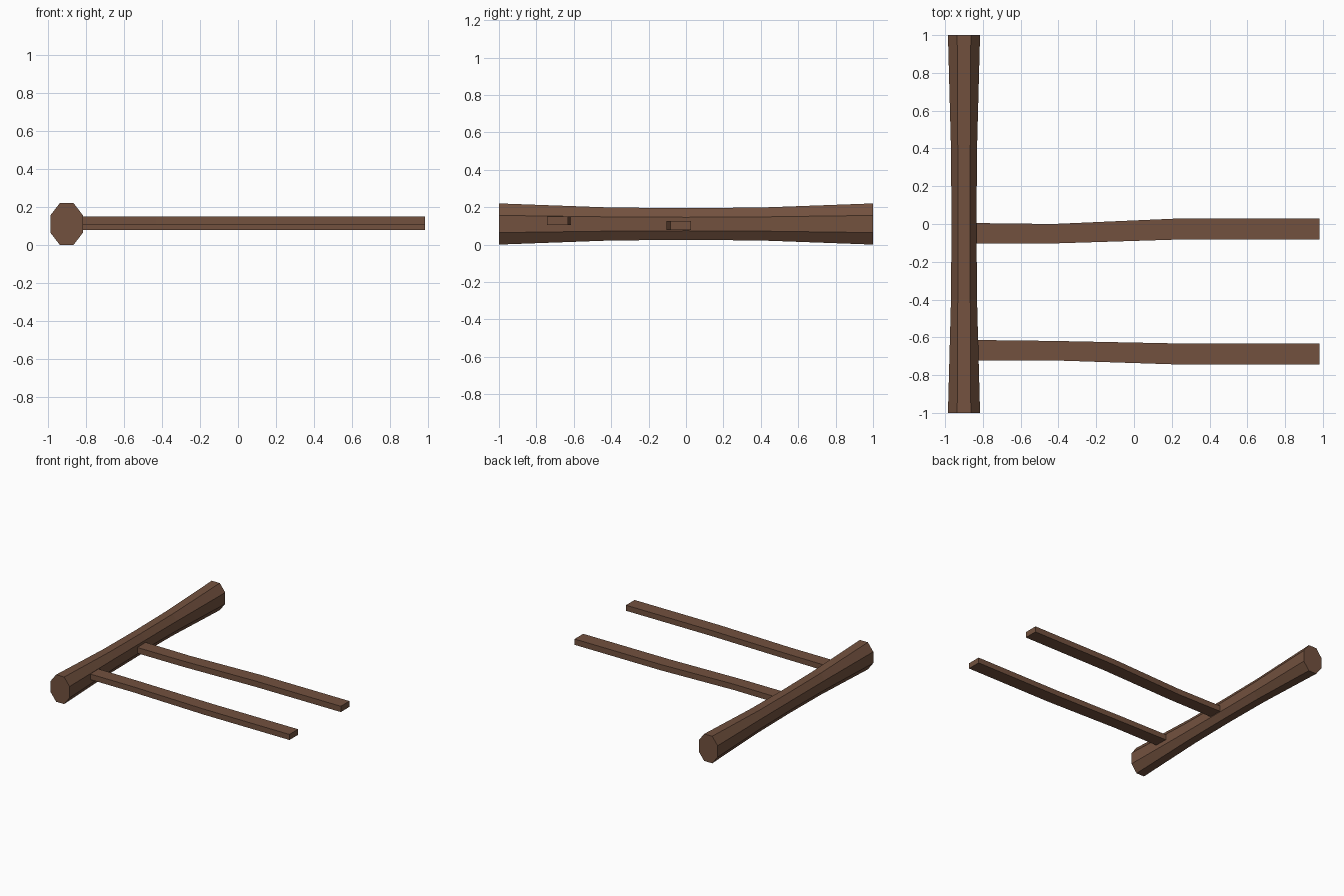
import bpy, bmesh

if "Cube" in bpy.data.objects:
    bpy.data.objects.remove(bpy.data.objects["Cube"])

wood = bpy.data.materials.new("brown_wood")
wood.diffuse_color = (0.17, 0.083, 0.049, 1)
wood.use_nodes = True
wood.node_tree.nodes["Principled BSDF"].inputs["Base Color"].default_value = wood.diffuse_color


def loft(name, rings):
    """Skin a row of equal-sided rings and cap both ends."""
    bm = bmesh.new()
    rows = [[bm.verts.new(p) for p in ring] for ring in rings]
    n = len(rows[0])
    for a, b in zip(rows, rows[1:]):
        for i in range(n):
            j = (i + 1) % n
            bm.faces.new((a[i], a[j], b[j], b[i]))
    bm.faces.new(rows[0])
    bm.faces.new(rows[-1])
    bmesh.ops.recalc_face_normals(bm, faces=bm.faces)
    mesh = bpy.data.meshes.new(name)
    bm.to_mesh(mesh)
    bm.free()
    mesh.materials.append(wood)
    ob = bpy.data.objects.new(name, mesh)
    bpy.context.collection.objects.link(ob)
    return ob


def octagon(y, w, h, fw, fh, cx=-0.9, cz=0.11):
    """Octagon in the xz plane: half sizes w, h and half flats fw, fh."""
    pts = [(fw, h), (w, fh), (w, -fh), (fw, -h), (-fw, -h), (-w, -fh), (-w, fh), (-fw, h)]
    return [(cx + x, y, cz + z) for x, z in pts]


# Eight-sided log, thinner in the middle
stations = [(1.0, 0.085, 0.11, 0.036, 0.046), (0.4, 0.069, 0.088, 0.033, 0.038),
            (0.0, 0.066, 0.085, 0.032, 0.036)]
log = [octagon(-y, *s) for y, *s in stations]
log += [octagon(y, *s) for y, *s in reversed(stations[:2])]
loft("log", log)


# Two slightly bent square bars fixed into the side of the log
def bar(name, path, z0, z1):
    loft(name, [[(x, a, z0), (x, b, z0), (x, b, z1), (x, a, z1)] for x, a, b in path])


bar("front_bar", [(-0.85, -0.722, -0.614), (-0.43, -0.722, -0.619),
                  (0.21, -0.743, -0.632), (0.983, -0.743, -0.632)], 0.104, 0.149)
bar("middle_bar", [(-0.85, -0.103, 0.005), (-0.43, -0.103, 0.0),
                   (0.21, -0.083, 0.028), (0.983, -0.083, 0.028)], 0.079, 0.126)
